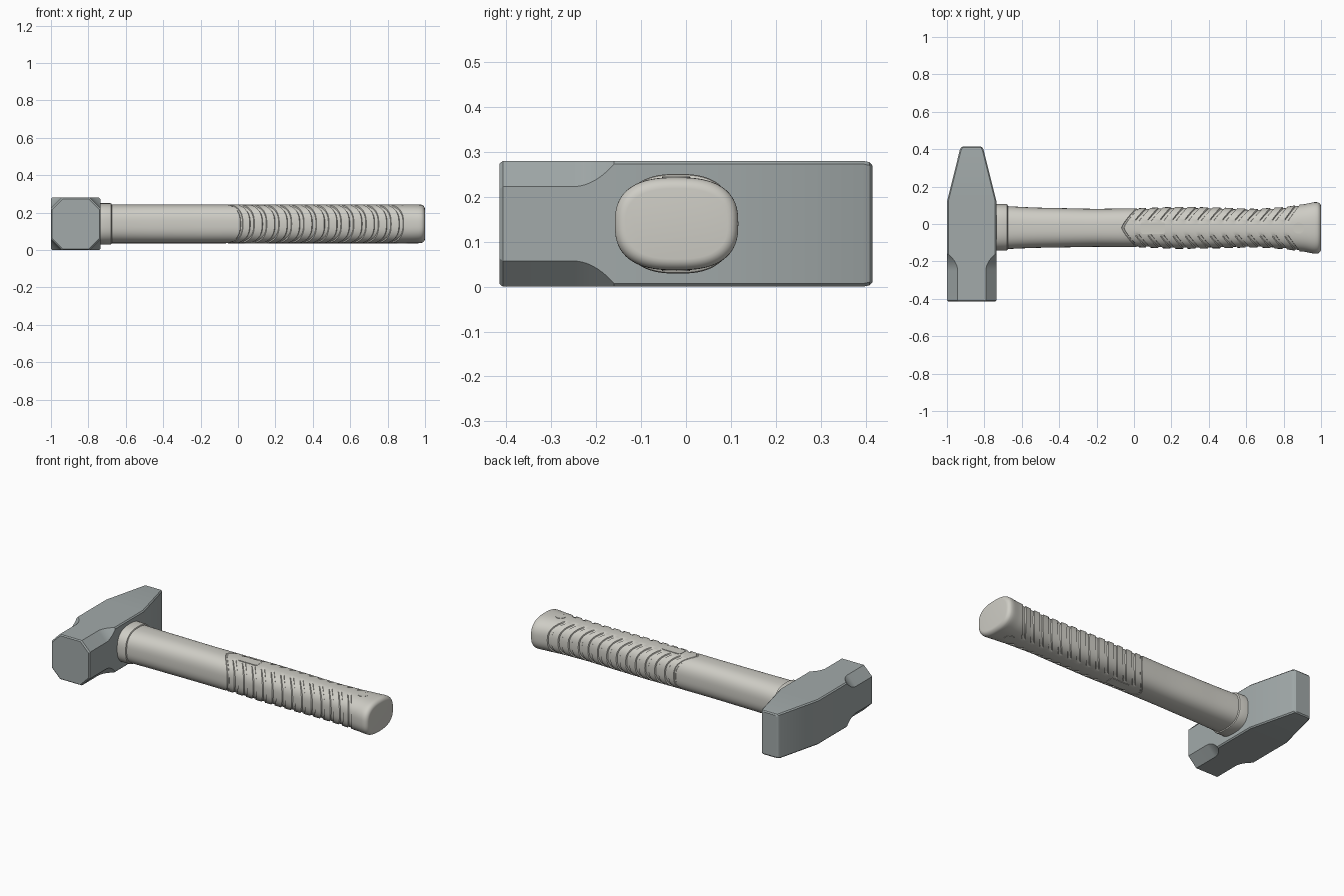
import bpy, bmesh, math

if "Cube" in bpy.data.objects:
    bpy.data.objects.remove(bpy.data.objects["Cube"])

YC, ZC = -0.022, 0.14


def material(name, rgb):
    m = bpy.data.materials.new(name)
    m.diffuse_color = (*rgb, 1)
    m.use_nodes = True
    m.node_tree.nodes["Principled BSDF"].inputs["Base Color"].default_value = m.diffuse_color
    return m


STEEL = material("steel", (0.36, 0.40, 0.40))
GRIP = material("pale_grip", (0.62, 0.61, 0.56))


def loft(name, rings, mat, angle=30):
    """Skin a list of equal-length rings and cap both ends."""
    bm = bmesh.new()
    rows = [[bm.verts.new(p) for p in r] for r in rings]
    n = len(rows[0])
    for a, b in zip(rows, rows[1:]):
        for i in range(n):
            j = (i + 1) % n
            bm.faces.new((a[i], a[j], b[j], b[i]))
    bm.faces.new(rows[0])
    bm.faces.new(rows[-1])
    bmesh.ops.recalc_face_normals(bm, faces=bm.faces)
    me = bpy.data.meshes.new(name)
    bm.to_mesh(me)
    bm.free()
    me.materials.append(mat)
    ob = bpy.data.objects.new(name, me)
    bpy.context.collection.objects.link(ob)
    bpy.context.view_layer.objects.active = ob
    ob.select_set(True)
    bpy.ops.object.shade_smooth_by_angle(angle=math.radians(angle))
    ob.select_set(False)
    return ob


def interp(table, x):
    """Smooth interpolation of rows (x, a, b)."""
    if x <= table[0][0]:
        return table[0][1:]
    for p, q in zip(table, table[1:]):
        if x <= q[0]:
            t = (x - p[0]) / (q[0] - p[0])
            t = t * t * (3 - 2 * t) * 0.5 + t * 0.5
            return [u + (v - u) * t for u, v in zip(p[1:], q[1:])]
    return table[-1][1:]


def spow(v, e):
    return math.copysign(abs(v) ** e, v)


# Head: octagonal sections lofted from striking face to wedge peen
def octagon(y, hx, hz, c):
    pts = [(hx, hz - c), (hx - c, hz), (-hx + c, hz), (-hx, hz - c),
           (-hx, -hz + c), (-hx + c, -hz), (hx - c, -hz), (hx, -hz + c)]
    return [(-0.8675 + x, y, ZC + z) for x, z in pts]


W, H, EDGE = 0.1325, 0.14, 0.007
stations = [(-0.415, W - 0.006, H - 0.006, 0.057), (-0.408, W, H, 0.057)]
for i in range(11):
    t = i / 10
    stations.append((-0.25 + 0.09 * t, W, H, EDGE + 0.05 * (1 - t * t)))
stations += [(0.12, W, H, EDGE), (0.395, 0.064, H, EDGE),
             (0.409, 0.057, H - 0.003, EDGE), (0.415, 0.047, H - 0.010, EDGE)]
loft("hammer_head", [octagon(*s) for s in stations], STEEL, 20)

# Handle: skewed rings so the grip grooves follow the slanted ring lines
N, Z_HALF = 72, 0.1035
PROFILE = [(-0.75, 0.098, -0.136), (-0.5, 0.087, -0.127), (-0.2, 0.081, -0.122),
           (0.0, 0.084, -0.124), (0.25, 0.092, -0.133), (0.45, 0.088, -0.130),
           (0.65, 0.081, -0.125), (0.8, 0.090, -0.134), (0.9, 0.105, -0.147),
           (0.97, 0.117, -0.159), (1.0, 0.118, -0.160)]


def skew(s):
    """How strongly a ring is bent towards the butt at its sides."""
    if s < -0.06:
        return max(0, (s + 0.4) / 0.34)
    return 1 if s < 0.82 else max(0, (0.96 - s) / 0.14)


def handle_ring(s, side_cut=0.0, all_cut=0.0, inset=0.0):
    ring = []
    for i in range(N):
        a = 2 * math.pi * i / N
        c, sn = spow(math.cos(a), 0.77), spow(math.sin(a), 0.77)
        x = s + 0.08 * skew(s) * abs(c) ** 1.3
        top, bot = interp(PROFILE, x)
        cut = all_cut + inset + side_cut * min(1, max(0, (abs(c) - 0.32) / 0.1))
        ring.append((x, (top + bot) / 2 + ((top - bot) / 2 - cut) * c,
                     ZC + (Z_HALF - cut) * sn))
    return ring


rings = [handle_ring(-0.75 + 0.05 * i) for i in range(14)]
# seam line at the start of the grip
for d, cut in ((-0.007, 0), (-0.004, 0.003), (0.004, 0.003), (0.007, 0)):
    rings.append(handle_ring(-0.06 + d, all_cut=cut))
# slanted finger grooves
for k in range(13):
    for d, cut in ((-0.013, 0), (-0.009, 0.006), (0.009, 0.006), (0.013, 0)):
        rings.append(handle_ring(-0.005 + 0.0665 * k + d, side_cut=cut))
rings += [handle_ring(s) for s in (0.83, 0.86, 0.89, 0.92, 0.945, 0.965)]
# rounded butt
for i in range(1, 7):
    a = math.pi / 2 * i / 6
    rings.append(handle_ring(0.972 + 0.028 * math.sin(a), inset=0.025 * (1 - math.cos(a))))
loft("handle", rings, GRIP, 35)


# Collar where the handle meets the head
def collar_ring(x, inset):
    return [(x, -0.018 + (0.124 - inset) * spow(math.cos(a), 0.77),
             ZC + (0.111 - inset) * spow(math.sin(a), 0.77))
            for a in (2 * math.pi * i / N for i in range(N))]


loft("collar", [collar_ring(x, d) for x, d in
                ((-0.745, 0), (-0.684, 0), (-0.678, 0.002), (-0.675, 0.007),
                 (-0.675, 0.02))], GRIP, 35)


# Inlaid plate and butt disc, repeated on the top and underside
def inlay(name, cx, hx, hy, r, side):
    outline = []
    for q, (sx, sy) in enumerate(((1, 1), (-1, 1), (-1, -1), (1, -1))):
        for i in range(7):
            a = math.pi / 2 * (q + i / 7)
            outline.append((cx + sx * (hx - r) + r * math.cos(a),
                            YC + sy * (hy - r) + r * math.sin(a)))
    levels = [ZC + side * d for d in (0.095, 0.1050)]
    loft(name, [[(x, y, z) for x, y in outline] for z in levels], GRIP, 35)


for label, side in (("top", 1), ("bottom", -1)):
    inlay("plate_" + label, 0.10, 0.066, 0.031, 0.014, side)
    inlay("butt_disc_" + label, 0.88, 0.03, 0.03, 0.03, side)
